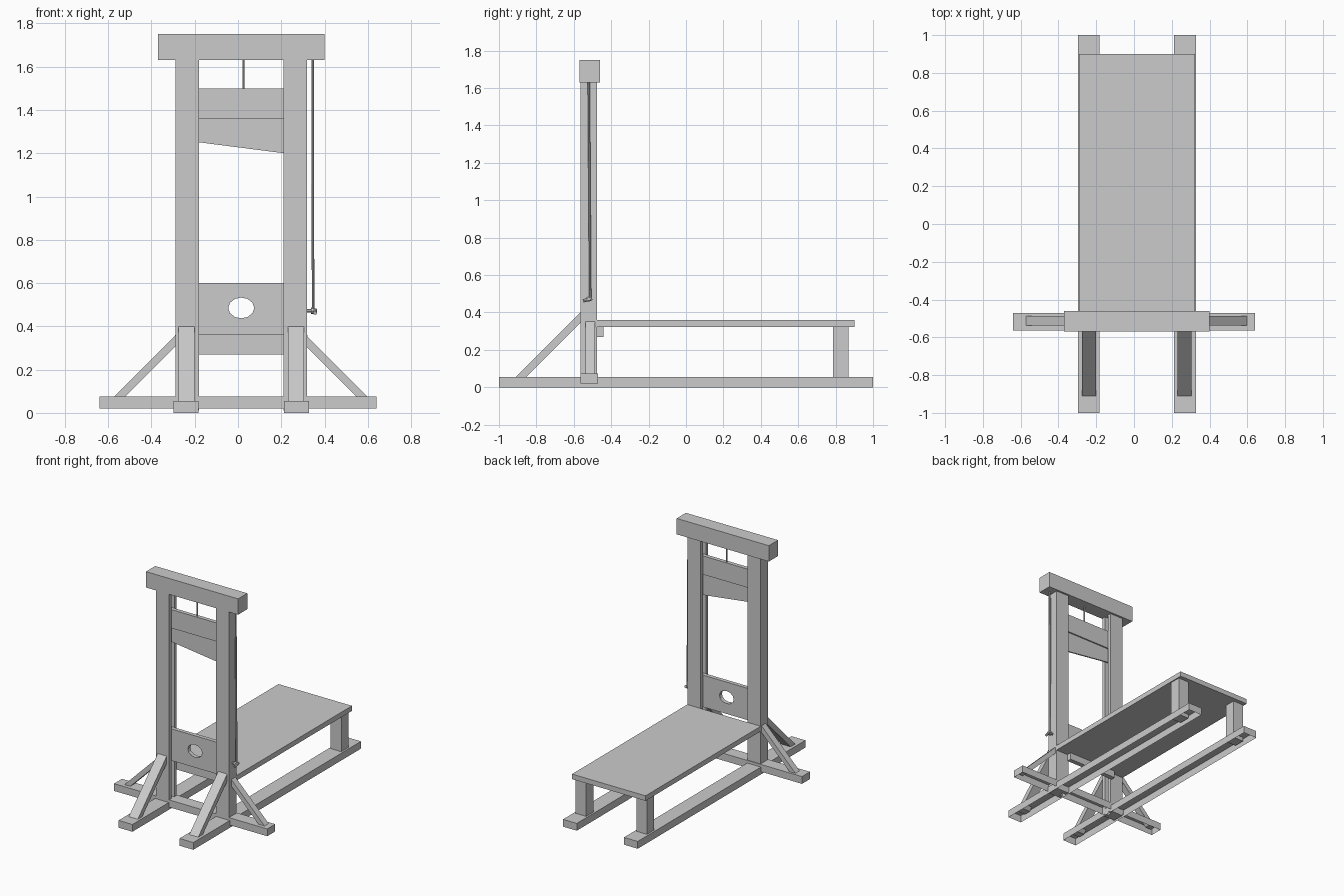
import bpy, bmesh, math
from mathutils import Vector

if "Cube" in bpy.data.objects:
    bpy.data.objects.remove(bpy.data.objects["Cube"])

CX = 0.015  # symmetry line of the frame


def prism(name, pts, axis, lo, hi, open_bottom=False):
    """Extrude a 2D outline along an axis; the outline uses the other two axes in order."""
    def place(p, d):
        c = list(p)
        c.insert("xyz".index(axis), d)
        return Vector(c)
    bm = bmesh.new()
    a = [bm.verts.new(place(p, lo)) for p in pts]
    b = [bm.verts.new(place(p, hi)) for p in pts]
    first = bm.faces.new(a)
    bm.faces.new(b)
    n = len(pts)
    for i in range(n):
        bm.faces.new((a[i], a[(i + 1) % n], b[(i + 1) % n], b[i]))
    bmesh.ops.recalc_face_normals(bm, faces=bm.faces[:])
    if open_bottom:
        bmesh.ops.delete(bm, geom=[first], context='FACES_ONLY')
    me = bpy.data.meshes.new(name)
    bm.to_mesh(me)
    bm.free()
    ob = bpy.data.objects.new(name, me)
    bpy.context.collection.objects.link(ob)
    return ob


def box(name, x, y, z, open_bottom=False):
    pts = [(x[0], y[0]), (x[1], y[0]), (x[1], y[1]), (x[0], y[1])]
    return prism(name, pts, 'z', z[0], z[1], open_bottom)


def rod(name, p, q, r, sides=8):
    p, q = Vector(p), Vector(q)
    d = q - p
    bpy.ops.mesh.primitive_cylinder_add(vertices=sides, radius=r, depth=d.length,
                                        location=(p + q) / 2,
                                        rotation=d.to_track_quat('Z', 'Y').to_euler())
    bpy.context.object.name = name
    bpy.ops.object.shade_smooth_by_angle()


# Mirrored parts: rails, grooved posts, rear legs and braces
for s, side in ((-1, "left"), (1, "right")):
    def span(a, b):
        return sorted((CX + s * a, CX + s * b))

    box(f"{side}_base_rail", span(0.197, 0.312), (-1, 1), (0, 0.055), True)
    outline = [(0.195, -0.565), (0.305, -0.565), (0.305, -0.475), (0.195, -0.475),
               (0.195, -0.503), (0.225, -0.503), (0.225, -0.537), (0.195, -0.537)]
    prism(f"{side}_post", [(CX + s * x, y) for x, y in outline], 'z', 0.01, 1.64)
    box(f"{side}_rear_leg", span(0.21, 0.298), (0.785, 0.87), (0.025, 0.325))
    prism(f"{side}_front_brace", [(-0.935, 0.03), (-0.88, 0.03), (-0.56, 0.35), (-0.56, 0.405)],
          'x', *span(0.215, 0.29))
    brace = [(0.62, 0.04), (0.57, 0.04), (0.30, 0.31), (0.30, 0.36)]
    prism(f"{side}_side_brace", [(CX - 0.003 + s * x, z) for x, z in brace], 'y', -0.537, -0.487)

# Base cross beam and top beam
box("cross_beam", (-0.64, 0.64), (-0.565, -0.47), (0.02, 0.075), True)
box("top_beam", (-0.37, 0.40), (-0.57, -0.46), (1.63, 1.75))

# Table and the rail under its front edge
box("table_top", (-0.292, 0.322), (-0.475, 0.90), (0.322, 0.36))
box("table_support", (-0.19, 0.22), (-0.475, -0.44), (0.27, 0.323))

# Sliding weight and slanted blade
box("blade_weight", (-0.207, 0.237), (-0.535, -0.505), (1.36, 1.50))
prism("blade", [(-0.207, 1.365), (0.237, 1.365), (0.237, 1.197), (-0.207, 1.254)],
      'y', -0.525, -0.515)

# Neck board in two halves around a twelve-sided hole
for s, name, z in ((1, "upper_neck_board", 0.60), (-1, "lower_neck_board", 0.36)):
    arc = [(CX + 0.06 * math.cos(math.pi * i / 6), 0.485 + s * 0.048 * math.sin(math.pi * i / 6))
           for i in range(7)]
    prism(name, arc + [(-0.207, 0.485), (-0.207, z), (0.237, z), (0.237, 0.485)],
          'y', -0.535, -0.505)

# Ropes and tie-off cleat
rod("blade_rope", (0.025, -0.52, 1.49), (0.025, -0.52, 1.64), 0.005)
rod("side_rope", (0.345, -0.52, 1.64), (0.347, -0.512, 0.47), 0.006)
rod("cleat_stem", (0.315, -0.52, 0.472), (0.365, -0.52, 0.472), 0.008)
rod("cleat_bar", (0.356, -0.55, 0.462), (0.356, -0.502, 0.475), 0.009)
rod("rope_knot", (0.338, -0.52, 0.472), (0.352, -0.52, 0.472), 0.015)
